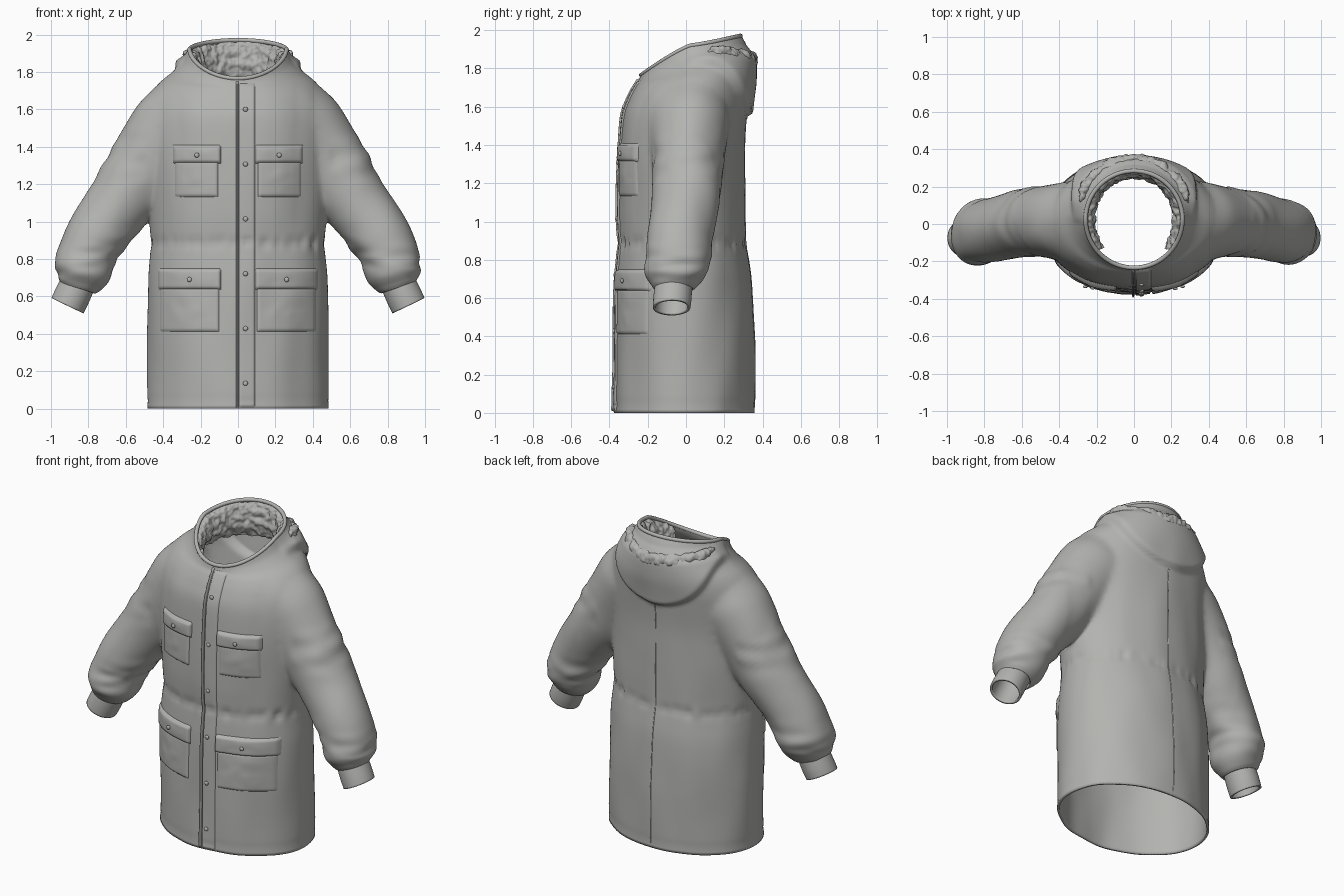
import bpy, bmesh, math
from mathutils import Vector, noise
from mathutils.bvhtree import BVHTree

cube = bpy.data.objects.get("Cube")
if cube:
    bpy.data.objects.remove(cube)

grey = bpy.data.materials.new("warm_grey_cloth")
grey.use_nodes = True
COLOUR = (0.45, 0.45, 0.435, 1)
grey.diffuse_color = COLOUR
grey.node_tree.nodes["Principled BSDF"].inputs["Base Color"].default_value = COLOUR


def finish(name, bm):
    """Turn a bmesh into a smooth shaded object."""
    me = bpy.data.meshes.new(name)
    bm.to_mesh(me)
    for p in me.polygons:
        p.use_smooth = True
    me.materials.append(grey)
    ob = bpy.data.objects.new(name, me)
    bpy.context.scene.collection.objects.link(ob)
    return ob


def spline(rows, n):
    """Catmull-Rom interpolation of parameter rows."""
    out = []
    for i in range(len(rows) - 1):
        a, b, c, d = (rows[max(0, min(len(rows) - 1, i + k))] for k in (-1, 0, 1, 2))
        for j in range(n):
            t = j / n
            out.append([q + t / 2 * (r - p + t * (2 * p - 5 * q + 4 * r - s + t * (3 * (q - r) + s - p)))
                        for p, q, r, s in zip(a, b, c, d)])
    return out + [list(rows[-1])]


def loft(rings, cyclic=True, caps=False):
    """Skin a list of point rings; capped ends are fans whose centres are returned."""
    bm = bmesh.new()
    vs = [[bm.verts.new(p) for p in r] for r in rings]
    n = len(vs[0])
    for a, b in zip(vs, vs[1:]):
        for j in range(n if cyclic else n - 1):
            k = (j + 1) % n
            bm.faces.new((a[j], a[k], b[k], b[j]))
    centres = []
    if caps:
        for ring in (vs[0], vs[-1]):
            c = sum((v.co for v in ring), Vector()) / n
            cv = bm.verts.new(c)
            centres.append(c)
            for j in range(n):
                bm.faces.new((ring[j], ring[(j + 1) % n], cv))
    bmesh.ops.recalc_face_normals(bm, faces=bm.faces)
    return bm, centres


def body_point(row, a):
    """Point of an oval body ring whose height differs at front, side and back."""
    w, yf, yb, zf, zs, zb = row
    s = math.sin(a)
    z = zs + ((zb if s > 0 else zf) - zs) * abs(s) ** 1.2
    return Vector((w * math.cos(a), (yf + yb) / 2 + (yb - yf) / 2 * s, z))


def circle(n):
    return [math.tau * i / n for i in range(n)]


def tube_rings(rows, n):
    """Rings of a sleeve: rows are centre x, y, z, radius in the xz plane, radius in y."""
    rings = []
    for i, (x, y, z, a, b) in enumerate(rows):
        p, q = rows[max(0, i - 1)], rows[min(len(rows) - 1, i + 1)]
        d = Vector((q[0] - p[0], 0, q[2] - p[2])).normalized()
        side = Vector((-d.z, 0, d.x))
        rings.append([Vector((x, y, z)) + side * a * math.cos(t) + Vector((0, b * math.sin(t), 0))
                      for t in circle(n)])
    return rings


def mirrored(rings, sx):
    return [[Vector((p.x * sx, p.y, p.z)) for p in r] for r in rings]


# Body: oval rings from hem to tilted collar rim
level = lambda z, w, f, b: (w, f, b, z, z, z)
RIM = (0.265, -0.24, 0.29, 1.765, 1.92, 1.97)
body_rows = [level(0, .485, -.375, .36), level(.2, .485, -.37, .36), level(.45, .485, -.365, .355),
             level(.7, .48, -.36, .34), level(.88, .465, -.345, .315), level(1.05, .475, -.35, .31),
             level(1.25, .49, -.35, .305), level(1.4, .495, -.345, .305), level(1.55, .49, -.33, .315),
             (.47, -.30, .325, 1.64, 1.66, 1.65), (.42, -.27, .335, 1.70, 1.745, 1.74),
             (.35, -.25, .335, 1.73, 1.80, 1.83), (.295, -.243, .32, 1.75, 1.86, 1.91), RIM]
angles = circle(144)
bm, centres = loft([[body_point(r, a) for a in angles] for r in spline(body_rows, 7)], caps=True)
body = finish("body_solid", bm)

# Sleeves: joined to the body with a union
sleeve_rows = [(.2, .02, 1.60, .09, .1), (.32, .02, 1.555, .2, .2), (.40, .015, 1.45, .215, .205),
               (.50, .01, 1.285, .205, .19), (.625, 0, 1.11, .18, .18), (.75, -.03, .93, .165, .17),
               (.805, -.04, .825, .158, .168), (.832, -.055, .73, .152, .162),
               (.85, -.06, .67, .122, .125), (.858, -.065, .645, .098, .102)]
sleeve_rings = tube_rings(spline(sleeve_rows, 8), 64)
helpers = [body]
for sx in (1, -1):
    bm, c = loft(mirrored(sleeve_rings, sx), caps=True)
    centres += c
    arm = finish("sleeve_solid", bm)
    helpers.append(arm)
    m = body.modifiers.new("join", "BOOLEAN")
    m.operation, m.solver, m.object = "UNION", "EXACT", arm
bpy.context.view_layer.update()
joined = body.evaluated_get(bpy.context.evaluated_depsgraph_get()).to_mesh()
bm = bmesh.new()
bm.from_mesh(joined)
for ob in helpers:
    bpy.data.objects.remove(ob)

# Open the neck, hem and wrists, then blend the shoulders
bmesh.ops.delete(bm, geom=[v for v in bm.verts if any((v.co - c).length < .001 for c in centres)],
                 context="VERTS")
shoulder = [v for v in bm.verts if .3 < abs(v.co.x) < .64 and .92 < v.co.z < 1.79]
for i in range(14):
    bmesh.ops.smooth_vert(bm, verts=shoulder, factor=.5, use_axis_x=True, use_axis_y=True, use_axis_z=True)


def cloth(p):
    """Outward offset for folds, waist gathers, sleeve creases and the folded hood."""
    x, y, z = p
    fade = min(1, max(0, (1.78 - z) / .15))
    d = .008 * fade * noise.noise(Vector((x * 6, y * 6, z * 2.5)))
    if abs(x) < .5:
        waist = math.exp(-((z - .885) / .028) ** 2)
        ripple = noise.noise(Vector((x * 26, y * 26, z * 8)))
        d += waist * (.014 * ripple - .006)
        d -= .004 * math.exp(-((z - .05) / .012) ** 2)
    else:
        wrist = math.exp(-((z - .8 + .25 * (abs(x) - .8)) / .09) ** 2)
        elbow = math.exp(-((z - 1.33) / .12) ** 2)
        d += (.02 * wrist + .012 * elbow) * noise.noise(Vector((x * 5, y * 5, z * 16)))
    if y > 0:
        r = (x / .33) ** 2 + ((z - 1.82) / .27) ** 2
        t = min(1, max(0, (1.08 - r) / .25))
        d += .034 * t * t * (3 - 2 * t) * min(1, max(0, (1.92 - z) / .08)) * min(1, y / .12)
    return d


bm.normal_update()
for v, offset in [(v, v.normal * cloth(v.co)) for v in bm.verts]:
    v.co += offset
    v.co.z = max(0, v.co.z)
bm.normal_update()
tree = BVHTree.FromBMesh(bm)
jacket = finish("jacket_shell", bm)
shell = jacket.modifiers.new("cloth_thickness", "SOLIDIFY")
shell.thickness, shell.offset = .014, -1


def surface(x, z, face):
    hit = tree.ray_cast(Vector((x, 2 * face, z)), Vector((0, -face, 0)))[0]
    return hit.y if hit else None


def patch(name, x0, x1, z0, z1, thick, edge=.012, puff=0, face=-1):
    """Raised cloth panel that follows the jacket surface."""
    nx = max(6, int(abs(x1 - x0) / .008))
    nz = max(6, int((z1 - z0) / .01))
    rows, last = [], face * .3
    for j in range(nz + 1):
        row = []
        for i in range(nx + 1):
            x, z = x0 + (x1 - x0) * i / nx, z0 + (z1 - z0) * j / nz
            y = surface(x, z, face)
            last = last if y is None else y
            border = min(abs(x - x0), abs(x1 - x), z - z0, z1 - z)
            h = thick * min(1, border / edge) ** .5 - .003
            wave = math.sin(math.pi * i / nx) * math.sin(math.pi * j / nz)
            h += puff * wave * (1 + noise.noise(Vector((x * 14, 0, z * 14))))
            row.append((x, last + face * h, z))
        rows.append(row)
    bm, _ = loft(rows, cyclic=False)
    if sum(f.normal.y for f in bm.faces) * face < 0:
        bmesh.ops.reverse_faces(bm, faces=bm.faces)
    return finish(name, bm)


def snap(name, x, z, lift):
    """Small domed snap button."""
    bm = bmesh.new()
    bmesh.ops.create_uvsphere(bm, u_segments=16, v_segments=8, radius=.013)
    for v in bm.verts:
        v.co = Vector((v.co.x + x, v.co.y * .6 + surface(x, z, -1) - lift, v.co.z + z))
    finish(name, bm)


# Front closure and back seam
patch("front_placket", .004, .092, .004, 1.74, .012, .006)
patch("zip_edge", -.012, .004, .004, 1.75, .02, .006)
patch("back_seam", -.004, .004, .02, 1.55, .006, .004, face=1)
for i in range(6):
    snap("placket_snap", .04, .135 + i * .293, .012)

# Pockets with flaps on both sides
for sx, side in ((1, "left"), (-1, "right")):
    patch(side + "_chest_pocket", sx * .105, sx * .34, 1.13, 1.33, .012, puff=.005)
    patch(side + "_chest_flap", sx * .09, sx * .35, 1.31, 1.41, .024, puff=.005)
    patch(side + "_hip_pocket", sx * .1, sx * .42, .41, .65, .012, puff=.005)
    patch(side + "_hip_flap", sx * .09, sx * .43, .635, .75, .024, puff=.004)
    snap(side + "_chest_snap", sx * .22, 1.355, .03)
    snap(side + "_hip_snap", sx * .26, .69, .03)

# Ribbed cuffs
cuff_rows = [(.845, -.063, .69, .09, .094), (.862, -.067, .655, .094, .098),
             (.89, -.071, .596, .096, .1), (.912, -.075, .55, .095, .098)]
for sx, side in ((1, "left"), (-1, "right")):
    bm, _ = loft(mirrored(tube_rings(spline(cuff_rows, 4), 48), sx))
    cuff = finish(side + "_cuff", bm)
    m = cuff.modifiers.new("thickness", "SOLIDIFY")
    m.thickness, m.offset = .014, -1

# Piping around the collar rim
piping = []
for a in circle(96):
    c = body_point(RIM, a)
    d = Vector((math.cos(a), math.sin(a), 0))
    piping.append([c - d * .006 + d * .012 * math.cos(t) + Vector((0, 0, .012 * math.sin(t)))
                   for t in circle(10)])
bm, _ = loft(piping + [piping[0]])
bmesh.ops.remove_doubles(bm, verts=bm.verts, dist=.0001)
finish("collar_piping", bm)


def fluff(bm, amount):
    """Lumpy pile on a fur surface."""
    bm.normal_update()
    for v, n in [(v, v.normal.copy()) for v in bm.verts]:
        v.co += n * amount * (noise.noise(v.co * 28) + .5 * noise.noise(v.co * 60))


# Fur lining inside the collar, open at the front
lining_rows = [(.255, -.23, .278, 1.755, 1.91, 1.96), (.228, -.22, .262, 1.74, 1.89, 1.94),
               (.212, -.21, .25, 1.72, 1.84, 1.88), (.215, -.21, .25, 1.70, 1.78, 1.81),
               (.25, -.22, .28, 1.68, 1.72, 1.74)]
arc = [math.radians(-40 + 260 * i / 180) for i in range(181)]
bm, _ = loft([[body_point(r, a) for a in arc] for r in spline(lining_rows, 8)], cyclic=False)
fluff(bm, .014)
finish("collar_fur_lining", bm)

# Fur trim around the back of the folded hood
trim = []
for i in range(161):
    a = math.radians(18 + 144 * i / 160)
    taper = min(1, .15 + min(i, 160 - i) / 14)
    d = Vector((math.cos(a), math.sin(a), 0))
    c = Vector((.305 * d.x, .015 + .325 * d.y, 1.915 - .07 * d.y))
    trim.append([c + d * .032 * taper * math.cos(t) + Vector((0, 0, .042 * taper * math.sin(t)))
                 for t in circle(24)])
bm, _ = loft(trim, caps=True)
fluff(bm, .014)
finish("hood_fur_trim", bm)
